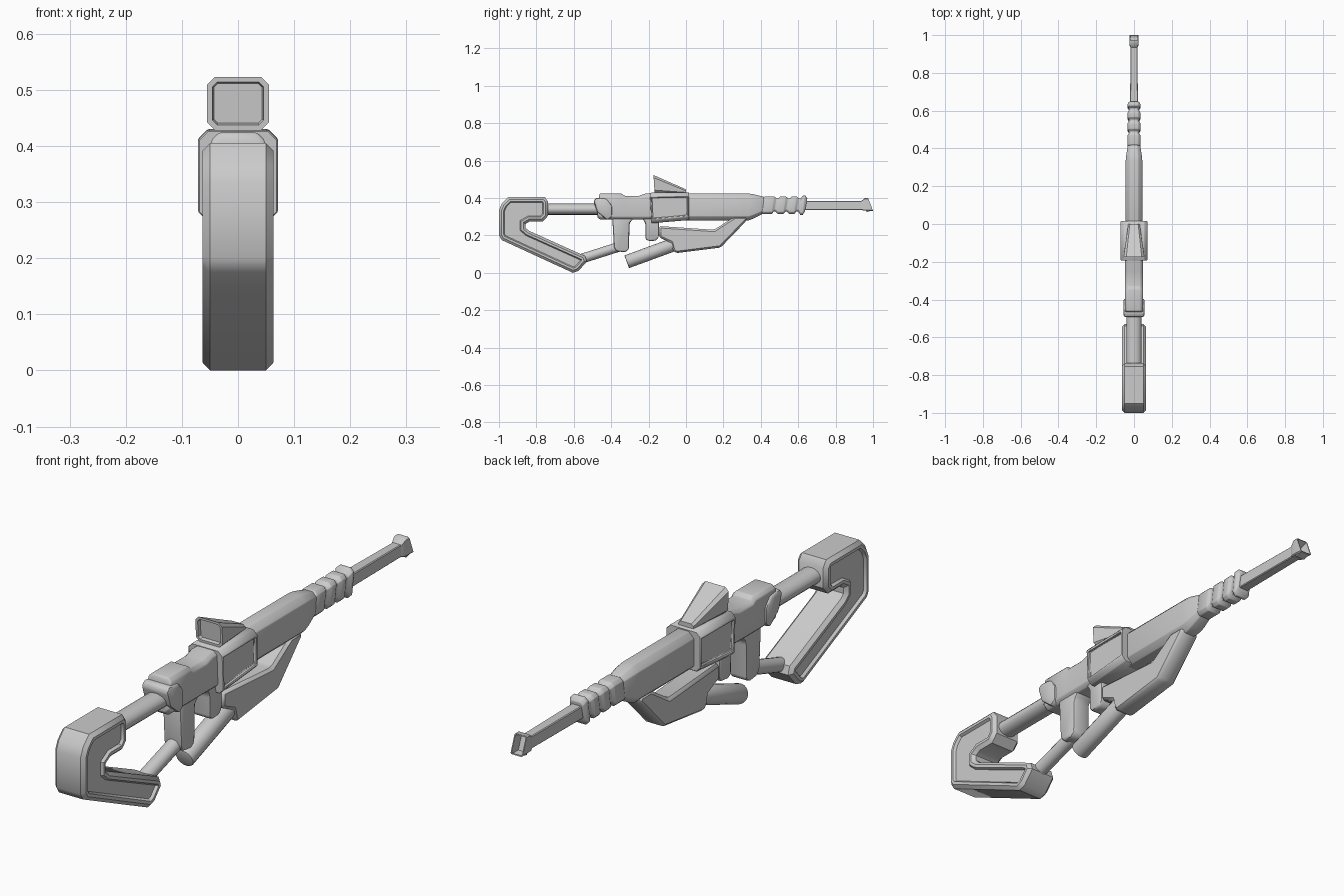
import bpy, bmesh, math
from mathutils import Vector

if "Cube" in bpy.data.objects:
    bpy.data.objects.remove(bpy.data.objects["Cube"])


def finish(bm, name, bevel=0.0, segs=2, angle=38):
    """Turn a bmesh into a bevelled, angle-smoothed object."""
    bmesh.ops.recalc_face_normals(bm, faces=bm.faces[:])
    me = bpy.data.meshes.new(name)
    bm.to_mesh(me)
    bm.free()
    ob = bpy.data.objects.new(name, me)
    bpy.context.collection.objects.link(ob)
    bpy.ops.object.select_all(action='DESELECT')
    ob.select_set(True)
    bpy.context.view_layer.objects.active = ob
    if bevel:
        m = ob.modifiers.new("Bevel", 'BEVEL')
        m.width, m.segments = bevel, segs
        m.limit_method, m.angle_limit = 'ANGLE', math.radians(30)
        bpy.ops.object.modifier_apply(modifier=m.name)
    bpy.ops.object.shade_smooth_by_angle(angle=math.radians(angle))
    return ob


def prism(name, profile, half, bevel=0.0, insets=(), segs=2):
    """Extrude a (y, z) outline to x = +-half; insets are (thickness, depth) on both sides."""
    bm = bmesh.new()
    a = [bm.verts.new((half, y, z)) for y, z in profile]
    b = [bm.verts.new((-half, y, z)) for y, z in profile]
    n = len(a)
    sides = [bm.faces.new(a), bm.faces.new(b[::-1])]
    for i in range(n):
        j = (i + 1) % n
        bm.faces.new((a[j], a[i], b[i], b[j]))
    bmesh.ops.recalc_face_normals(bm, faces=bm.faces[:])
    for t, d in insets:
        bmesh.ops.inset_region(bm, faces=sides, thickness=t, depth=d, use_even_offset=True)
    return finish(bm, name, bevel, segs)


def loft(name, sections, bevel=0.0, inset=None, segs=2):
    """Skin octagonal sections (y, z_low, z_high, half_x, chamfer, top_shift).
    inset = (axis, sign, thickness, depth) recesses faces that look along the axis."""
    bm = bmesh.new()
    rings = []
    for y, lo, hi, h, c, s in sections:
        pts = [(h - c, lo), (h, lo + c), (h, hi - c), (h - c, hi),
               (c - h, hi), (-h, hi - c), (-h, lo + c), (c - h, lo)]
        rings.append([bm.verts.new((x, y + s * (z - lo) / (hi - lo), z)) for x, z in pts])
    for r, q in zip(rings, rings[1:]):
        for i in range(8):
            j = (i + 1) % 8
            bm.faces.new((r[i], r[j], q[j], q[i]))
    bm.faces.new(rings[0][::-1])
    bm.faces.new(rings[-1])
    bmesh.ops.recalc_face_normals(bm, faces=bm.faces[:])
    if inset:
        axis, sign, t, d = inset
        bm.normal_update()
        fs = [f for f in bm.faces
              if (f.normal[axis] * sign if sign else abs(f.normal[axis])) > 0.85]
        bmesh.ops.inset_individual(bm, faces=fs, thickness=t, depth=0)
        bmesh.ops.inset_individual(bm, faces=fs, thickness=0.003, depth=d)
    return finish(bm, name, bevel, segs)


def rod(name, p, q, rx, rz, bevel=0.0):
    """Oval rod in the x = 0 plane between two (y, z) points."""
    p, q = Vector((0, *p)), Vector((0, *q))
    d = (q - p).normalized()
    up = Vector((0, -d.z, d.y))
    bm = bmesh.new()
    n = 16
    rings = []
    for c in (p, q):
        rings.append([bm.verts.new(c + Vector((rx * math.cos(k * math.tau / n), 0, 0))
                                   + up * rz * math.sin(k * math.tau / n)) for k in range(n)])
    for i in range(n):
        j = (i + 1) % n
        bm.faces.new((rings[0][i], rings[0][j], rings[1][j], rings[1][i]))
    bm.faces.new(rings[0])
    bm.faces.new(rings[1])
    return finish(bm, name, bevel)


# Shoulder stock: hooked plate with chamfered rim and recessed sides
prism("stock", [(-1, .335), (-.985, .37), (-.95, .405), (-.755, .405), (-.737, .38),
                (-.737, .305), (-.765, .275), (-.835, .275), (-.857, .262), (-.857, .24),
                (-.84, .225), (-.54, .09), (-.53, .06), (-.575, .01), (-.605, .0),
                (-.985, .175), (-1, .20)],
      .050, insets=[(.013, .013), (.011, 0), (.006, -.010)])

# Struts joining the stock to the receiver
rod("upper_stock_tube", (-.76, .34), (-.45, .34), .040, .030)
rod("lower_stock_strut", (-.56, .075), (-.34, .145), .028, .026)

# Receiver with a stepped top
loft("receiver", [(-.475, .30, .41, .044, .014, .01), (-.46, .285, .424, .048, .014, 0),
                  (-.345, .285, .424, .048, .014, 0), (-.33, .285, .412, .048, .014, 0),
                  (-.25, .285, .412, .048, .014, 0), (-.215, .285, .424, .048, .014, 0),
                  (-.10, .285, .424, .048, .014, 0)], bevel=.004)
prism("receiver_rear_collar", [(-.495, .385), (-.48, .402), (-.425, .397), (-.395, .36),
                               (-.395, .30), (-.42, .28), (-.475, .325)], .056, bevel=.014)

# Grip and magazine
prism("grip", [(-.395, .31), (-.385, .135), (-.37, .115), (-.325, .11), (-.305, .125),
               (-.302, .265), (-.285, .285), (-.27, .31)], .038, bevel=.010)
prism("magazine", [(-.25, .31), (-.23, .285), (-.217, .265), (-.217, .18), (-.20, .17),
                   (-.16, .172), (-.145, .19), (-.145, .31)], .038, bevel=.010)

# Framed side housing with recessed panels
loft("side_housing", [(-.185, .265, .428, .071, .017, -.008), (.015, .282, .430, .071, .017, 0)],
     bevel=.002, inset=(0, 0, .010, -.010), segs=1)

# Sight hood with recessed rear window
loft("sight", [(-.168, .428, .523, .055, .014, -.006), (.0, .422, .446, .030, .008, 0)],
     inset=(1, -1, .010, -.012))

# Fore body tapering to the barrel
loft("fore_body", [(-.02, .28, .424, .044, .022, 0), (.335, .28, .424, .044, .022, 0),
                   (.36, .29, .42, .042, .02, 0), (.42, .32, .405, .032, .015, 0)], bevel=.003)

# Ribbed collar: four slanted rings
ribs = []
for y0, y1, g in [(.395, .47, 0), (.478, .532, 0), (.54, .59, 0), (.60, .635, .006)]:
    ribs += [(y0, .328, .398, .027, .010, .014),
             (y0 + .012, .314 - g, .408 + g, .034, .012, .014),
             (y1 - .012, .314 - g, .408 + g, .034, .012, .014),
             (y1, .328, .398, .027, .010, .014)]
loft("ribbed_collar", ribs, bevel=.002)

# Square barrel and slanted hollow muzzle
loft("barrel", [(.62, .336, .385, .021, .003, 0), (.945, .336, .383, .018, .003, 0)])
loft("muzzle", [(.935, .337, .383, .019, .003, 0), (.948, .333, .399, .025, .004, .008),
                (1.0, .331, .399, .025, .004, -.026)], inset=(1, 1, .004, -.035))

# Lower fore grip and the canister behind it
prism("fore_grip", [(-.145, .25), (.15, .23), (.235, .285), (.26, .30), (.325, .30), (.325, .28),
                    (.185, .135), (-.055, .105), (-.07, .12), (-.08, .16), (-.145, .19)],
      .040, bevel=.012, segs=1)
rod("canister", (-.317, .059), (-.06, .153), .036, .036, bevel=.005)
